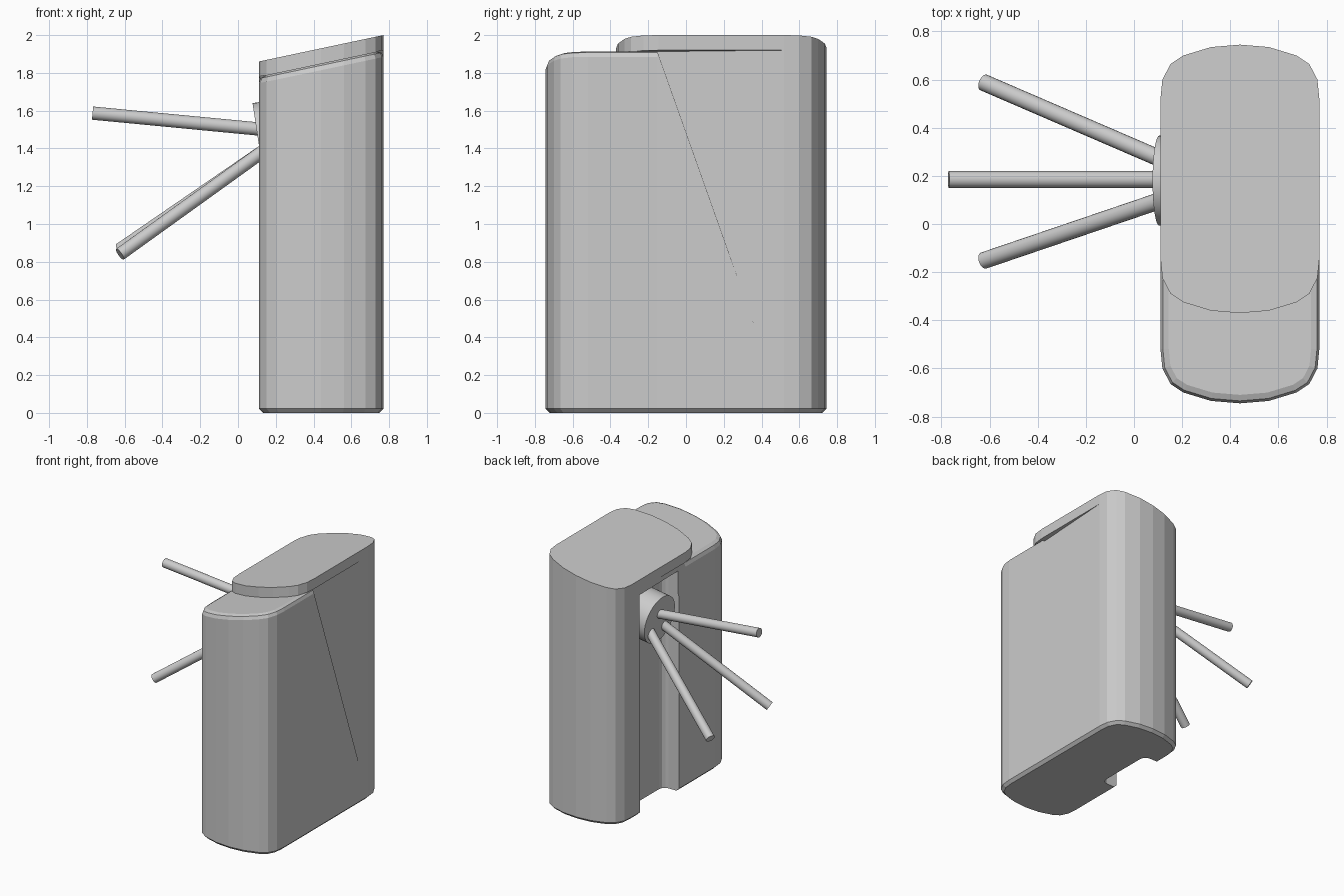
import bpy, bmesh
from mathutils import Vector

cube = bpy.data.objects.get("Cube")
if cube:
    bpy.data.objects.remove(cube, do_unlink=True)

CX, SLOPE = 0.44, 0.212
CAP_START = -0.15
# Quarter of the rounded end: half width, distance from the middle
END = [(0.33, 0.52), (0.322, 0.6), (0.288, 0.665), (0.235, 0.7), (0.12, 0.735), (0, 0.745)]


def finish(bm, name):
    bmesh.ops.recalc_face_normals(bm, faces=bm.faces)
    mesh = bpy.data.meshes.new(name)
    bm.to_mesh(mesh)
    bm.free()
    obj = bpy.data.objects.new(name, mesh)
    bpy.context.collection.objects.link(obj)
    return obj


def outline(front_shift, extra=()):
    """Rounded footprint whose front end is moved back by front_shift."""
    right = [(w, d) for w, d in reversed(END)]
    right += [(END[0][0], y) for y in extra]
    right += [(w, front_shift - d) for w, d in END]
    left = [(-w, y) for w, y in reversed(right[1:-1])]
    return [(CX + w, y) for w, y in right + left]


def slanted_top(height):
    return lambda x: height + SLOPE * (x - 0.77)


def prism(points, low, high):
    bm = bmesh.new()
    bottom = [bm.verts.new((x, y, low(x))) for x, y in points]
    top = [bm.verts.new((x, y, high(x))) for x, y in points]
    bm.faces.new(bottom)
    bm.faces.new(top)
    for i in range(len(points)):
        j = (i + 1) % len(points)
        bm.faces.new((bottom[i], bottom[j], top[j], top[i]))
    bmesh.ops.recalc_face_normals(bm, faces=bm.faces)
    return bm


def bevel(bm, edges, width, segments):
    bmesh.ops.bevel(bm, geom=edges, offset=width, offset_type='OFFSET',
                    segments=segments, profile=0.5, affect='EDGES')


def rod(name, start, end, radius, sides):
    start, end = Vector(start), Vector(end)
    axis = end - start
    bpy.ops.mesh.primitive_cylinder_add(vertices=sides, radius=radius,
                                        depth=axis.length, location=(start + end) / 2)
    obj = bpy.context.object
    obj.name = name
    obj.rotation_euler = axis.to_track_quat('Z', 'Y').to_euler()
    bpy.ops.object.shade_smooth_by_angle()
    return obj


# Cabinet: tall housing with softened foot and softened front shoulder
bm = prism(outline(0, [CAP_START]), lambda x: 0, slanted_top(1.92))
foot = [e for e in bm.edges if all(v.co.z < 0.01 for v in e.verts)]
bevel(bm, foot, 0.022, 1)
shoulder = [e for e in bm.edges
            if all(v.co.z > 1 and v.co.y < CAP_START + 0.01 for v in e.verts)
            and abs(e.verts[0].co.y - e.verts[1].co.y) + abs(e.verts[0].co.x - e.verts[1].co.x) > 0.001
            and abs(e.verts[0].co.x - e.verts[1].co.x) < 0.5]
bevel(bm, shoulder, 0.035, 2)
cabinet = finish(bm, "cabinet")

# Recessed vertical channel on the arm side, with rounded inner corners
bm = bmesh.new()
bmesh.ops.create_cube(bm, size=1)
for v in bm.verts:
    v.co = Vector((0.075 + 0.35 * v.co.x, 0.175 + 0.49 * v.co.y, 0.82 + 1.84 * v.co.z))
inner = [e for e in bm.edges if all(v.co.x > 0.2 for v in e.verts)
         and abs(e.verts[0].co.z - e.verts[1].co.z) > 1]
bevel(bm, inner, 0.05, 3)
cutter = finish(bm, "channel_cutter")
cutter.hide_render = True
mod = cabinet.modifiers.new("channel", 'BOOLEAN')
mod.operation = 'DIFFERENCE'
mod.solver = 'EXACT'
mod.object = cutter
bpy.context.view_layer.objects.active = cabinet
bpy.ops.object.modifier_apply(modifier=mod.name)
bpy.data.objects.remove(cutter, do_unlink=True)

# Raised lid set back from the front
finish(prism(outline(0.375), slanted_top(1.92), slanted_top(2.0)), "lid")

# Tilted hub in the channel
rod("hub", (0.27, 0.18, 1.48), (0.105, 0.18, 1.455), 0.187, 40)

# Three barrier arms fanning out of the hub
ARMS = {
    "upper_arm": ((0.14, 0.185, 1.5), (-0.77, 0.185, 1.587)),
    "back_arm": ((0.14, 0.258, 1.39), (-0.625, 0.588, 0.865)),
    "front_arm": ((0.14, 0.108, 1.39), (-0.625, -0.152, 0.84)),
}
for name, (start, end) in ARMS.items():
    rod(name, start, end, 0.035, 20)
